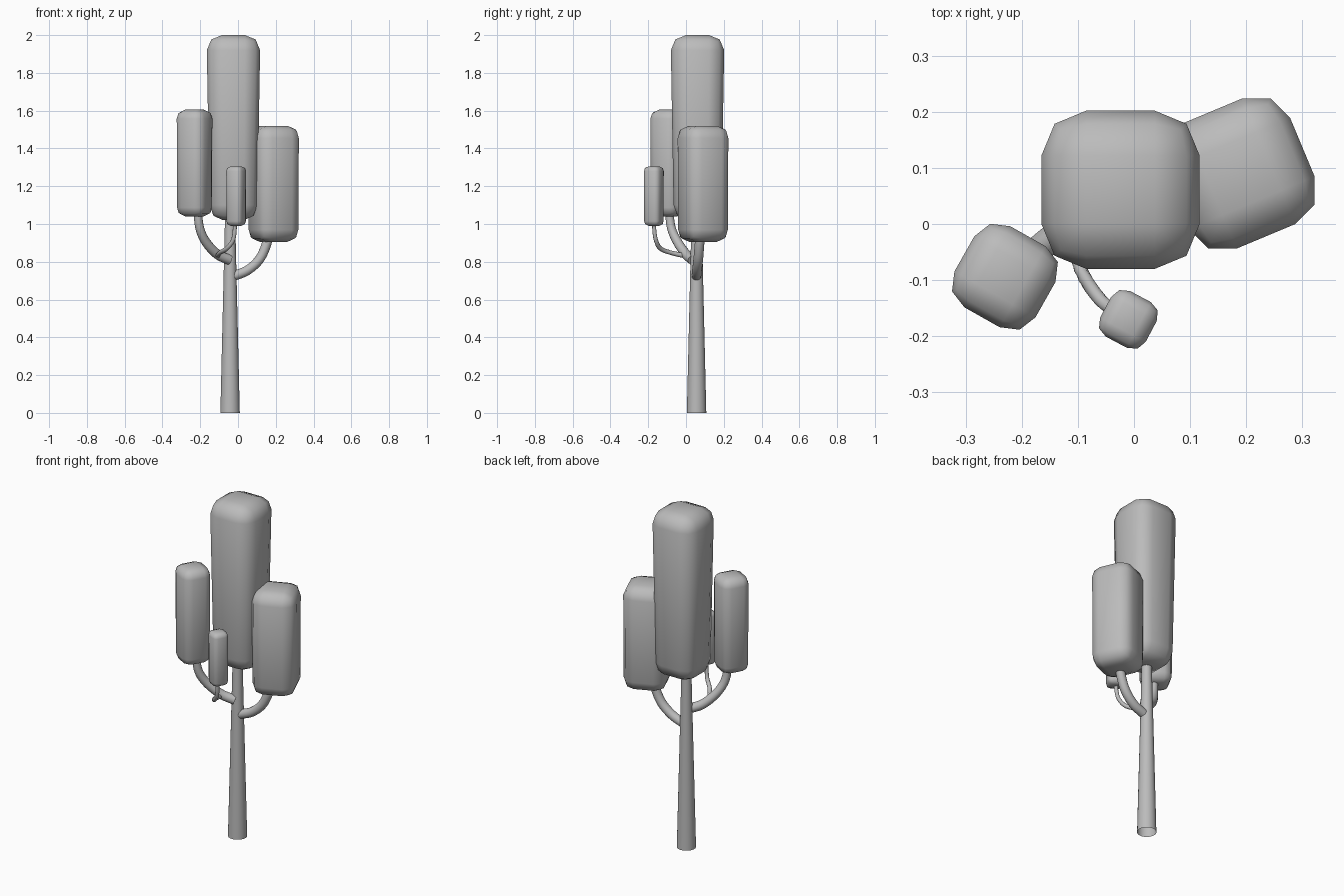
import bpy, bmesh, math
from mathutils import Matrix, Vector

cube = bpy.data.objects.get("Cube")
if cube:
    bpy.data.objects.remove(cube, do_unlink=True)

GREY = (0.5, 0.5, 0.5, 1)
mat = bpy.data.materials.new("plain grey")
mat.use_nodes = True
mat.diffuse_color = GREY
mat.node_tree.nodes["Principled BSDF"].inputs["Base Color"].default_value = GREY


def add_object(name, bm):
    bmesh.ops.recalc_face_normals(bm, faces=bm.faces)
    for f in bm.faces:
        f.smooth = True
    mesh = bpy.data.meshes.new(name)
    bm.to_mesh(mesh)
    bm.free()
    mesh.materials.append(mat)
    ob = bpy.data.objects.new(name, mesh)
    bpy.context.collection.objects.link(ob)
    return ob


def foliage(name, x, y, z0, z1, size, bevel, turn=0, taper=1.0):
    """Tall rounded block, slightly narrower at the bottom."""
    bm = bmesh.new()
    bmesh.ops.create_cube(bm, size=1)
    bmesh.ops.scale(bm, vec=(size, size, z1 - z0), verts=bm.verts)
    bmesh.ops.bevel(bm, geom=bm.edges[:], offset=bevel, segments=2,
                    profile=0.5, affect='EDGES')
    for v in bm.verts:
        if v.co.z < 0:
            v.co.x *= taper
            v.co.y *= taper
    bm.transform(Matrix.Translation((x, y, (z0 + z1) / 2))
                 @ Matrix.Rotation(math.radians(turn), 4, 'Z'))
    add_object(name, bm)


def smooth_path(points, steps=4):
    """Catmull-Rom samples through the points."""
    p = [Vector(q) for q in points]
    p = [2 * p[0] - p[1]] + p + [2 * p[-1] - p[-2]]
    out = []
    for a, b, c, d in zip(p, p[1:], p[2:], p[3:]):
        for i in range(steps):
            t = i / steps
            out.append(0.5 * (2 * b + (c - a) * t + (2 * a - 5 * b + 4 * c - d) * t ** 2
                              + (3 * b - a - 3 * c + d) * t ** 3))
    return out + [p[-2]]


def limb(name, points, r0, r1, sides=16, capped=True):
    """Tapering round tube along a path."""
    path = smooth_path(points)
    bm = bmesh.new()
    rings = []
    for i, c in enumerate(path):
        along = path[min(i + 1, len(path) - 1)] - path[max(i - 1, 0)]
        along.normalize()
        side = along.cross(Vector((0.5, -1, 0.1))).normalized()
        up = side.cross(along)
        r = r0 + (r1 - r0) * i / (len(path) - 1)
        angles = [math.tau * k / sides for k in range(sides)]
        rings.append([bm.verts.new(c + r * (side * math.cos(a) + up * math.sin(a)))
                      for a in angles])
    for lo, hi in zip(rings, rings[1:]):
        for k in range(sides):
            n = (k + 1) % sides
            bm.faces.new((lo[k], lo[n], hi[n], hi[k]))
    if capped:
        bm.faces.new(rings[0])
        bm.faces.new(rings[-1])
    ob = add_object(name, bm)
    bpy.ops.object.select_all(action='DESELECT')
    ob.select_set(True)
    bpy.context.view_layer.objects.active = ob
    bpy.ops.object.shade_smooth_by_angle(angle=math.radians(50))


# Trunk, open at the bottom
limb("trunk", [(-0.042, 0.056, 0), (-0.042, 0.056, 1.08)], 0.052, 0.026, 20, False)

# Branches
limb("left_branch", [(-0.03, 0.055, 0.722), (0.05, 0.058, 0.755), (0.115, 0.065, 0.815),
                     (0.153, 0.072, 0.9), (0.165, 0.08, 0.97)], 0.026, 0.025)
limb("right_branch", [(-0.045, 0.035, 0.81), (-0.11, 0.0, 0.84), (-0.17, -0.045, 0.905),
                      (-0.203, -0.078, 0.98), (-0.215, -0.09, 1.08)], 0.027, 0.022)
limb("twig", [(-0.11, 0.0, 0.83), (-0.095, -0.08, 0.848), (-0.06, -0.135, 0.87),
              (-0.028, -0.158, 0.91), (-0.018, -0.167, 0.96), (-0.016, -0.17, 1.02)],
     0.013, 0.01, 12)

# Foliage blocks
foliage("main_foliage", -0.024, 0.061, 1.02, 2.0, 0.282, 0.08, 0, 0.9)
foliage("left_foliage", 0.188, 0.09, 0.905, 1.52, 0.243, 0.065, 22.7, 0.98)
foliage("right_foliage", -0.23, -0.094, 1.04, 1.605, 0.166, 0.047, -29.5, 0.98)
foliage("small_foliage", -0.01, -0.17, 0.99, 1.305, 0.092, 0.025, -28, 0.98)
